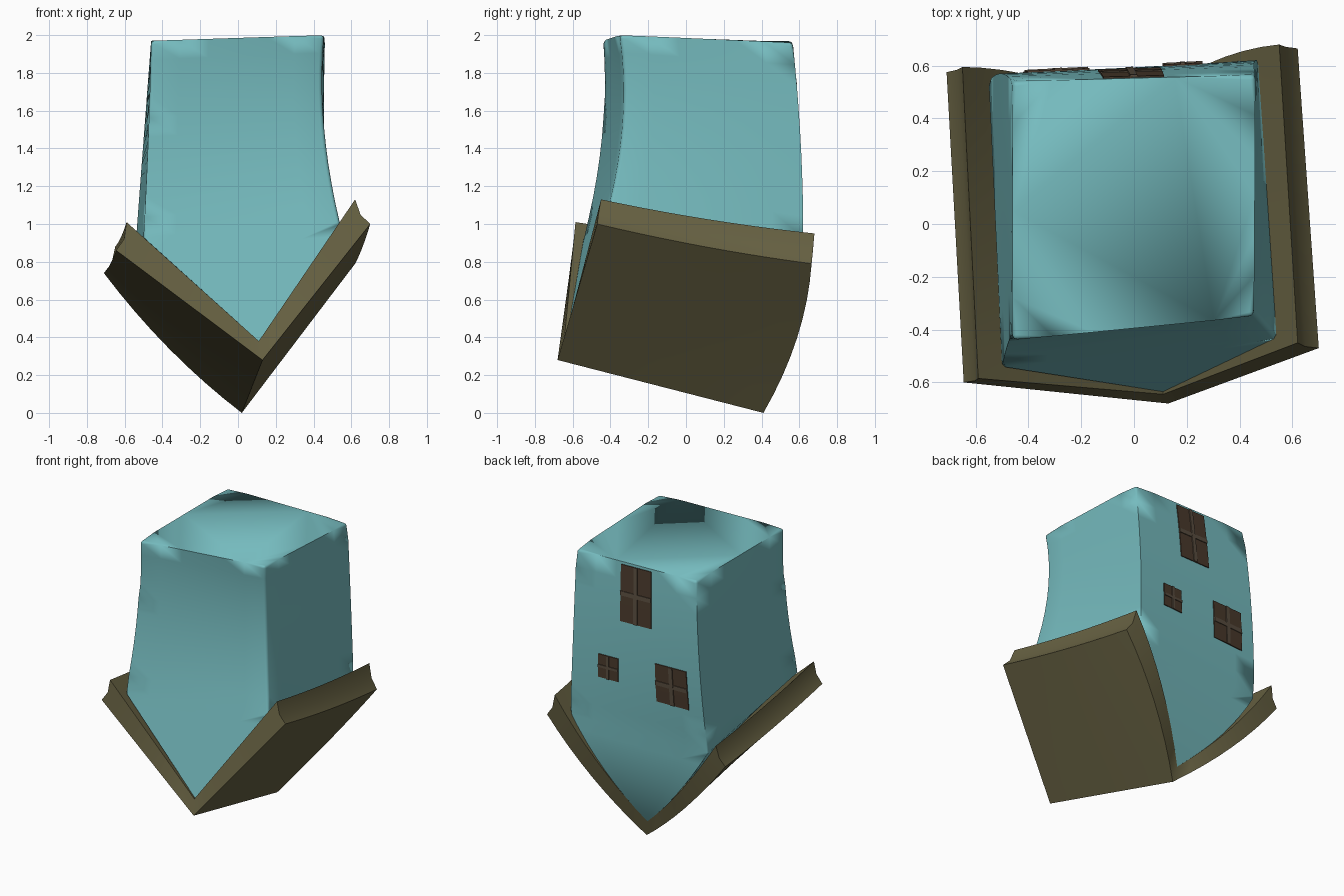
import bpy, bmesh, math
from mathutils import Vector as V

if "Cube" in bpy.data.objects:
    bpy.data.objects.remove(bpy.data.objects["Cube"])


def material(name, rgb):
    m = bpy.data.materials.new(name)
    m.diffuse_color = (*rgb, 1)
    m.use_nodes = True
    m.node_tree.nodes["Principled BSDF"].inputs["Base Color"].default_value = m.diffuse_color
    return m


def finish(name, bm, mat, angle=40):
    bmesh.ops.recalc_face_normals(bm, faces=bm.faces)
    me = bpy.data.meshes.new(name)
    bm.to_mesh(me)
    bm.free()
    ob = bpy.data.objects.new(name, me)
    bpy.context.collection.objects.link(ob)
    me.materials.append(mat)
    bpy.ops.object.select_all(action='DESELECT')
    ob.select_set(True)
    bpy.context.view_layer.objects.active = ob
    bpy.ops.object.shade_smooth_by_angle(angle=math.radians(angle))
    return ob


def quad(a, b, c, t):
    """Curve through a, b (halfway) and c."""
    return a * (2 * (t - .5) * (t - 1)) + b * (4 * t * (1 - t)) + c * (2 * t * (t - .5))


def bowed(a, c, bow, t):
    return a.lerp(c, t) + bow * (4 * t * (1 - t))


teal = material("teal_wall", (.18, .5, .52))
olive = material("olive_roof", (.135, .12, .055))
brown = material("brown_pane", (.068, .042, .025))
light_brown = material("brown_bar", (.1, .075, .05))

# Wall corners, each from the top, through the middle, to the eave
FL = V((-.46, -.44, 1.97)), V((-.475, -.445, 1.46)), V((-.50, -.54, .93))
FR = V((.455, -.35, 2.0)), V((.455, -.335, 1.52)), V((.54, -.43, 1.01))
BR = V((.46, .565, 1.96)), V((.455, .61, 1.38)), V((.47, .62, .815))
BL = V((-.46, .54, 1.97)), V((-.505, .57, 1.38)), V((-.55, .54, .78))
RIDGE_F, RIDGE_B = V((.11, -.635, .38)), V((0, .43, .11))
BOW_L, BOW_R = V((-.02, .04, -.03)), V((0, .05, 0))
NONE = V((0, 0, 0))

# Upside-down house body: rings of four corners, closing on the ridge
bm = bmesh.new()
K, UP, LOW = 6, 10, 8
rings = []
for i in range(UP + LOW + 1):
    if i <= UP:
        corners = [quad(*c, i / UP) for c in (FL, FR, BR, BL)]
    else:
        s = (i - UP) / LOW
        corners = [bowed(FL[2], RIDGE_F, NONE, s), bowed(FR[2], RIDGE_F, NONE, s),
                   bowed(BR[2], RIDGE_B, BOW_R, s), bowed(BL[2], RIDGE_B, BOW_L, s)]
    rings.append([bm.verts.new(corners[j].lerp(corners[(j + 1) % 4], k / K))
                  for j in range(4) for k in range(K)])
for a, b in zip(rings, rings[1:]):
    for k in range(4 * K):
        n = (k + 1) % (4 * K)
        bm.faces.new((a[k], a[n], b[n], b[k]))
bm.faces.new(rings[0])
soft = {v for r in rings[:UP + 1] for v in r}
top = set(rings[0])
posts = {r[j * K] for r in rings[:UP + 1] for j in range(4)}
edges = [e for e in bm.edges
         if set(e.verts) <= top or set(e.verts) <= posts]
bmesh.ops.bevel(bm, geom=edges, offset=.018, segments=3, profile=.5, affect='EDGES')
bmesh.ops.remove_doubles(bm, verts=bm.verts, dist=1e-5)
finish("house_body", bm, teal)

# Folded roof slab under the body: left tip, ridge, right tip; front and back
INNER = ((V((-.59, -.585, 1.01)), V((.11, -.645, .38)), V((.62, -.45, 1.13))),
         (V((-.65, .595, .88)), RIDGE_B, V((.55, .68, .95))))
OUTER = ((V((-.645, -.60, .86)), V((.13, -.68, .28)), V((.70, -.47, 1.0))),
         (V((-.71, .575, .74)), V((.02, .41, 0)), V((.62, .665, .79))))
S, D = 8, 10


def chevron(pts, back):
    l, m, r = pts
    left = [bowed(l, m, BOW_L * back, k / S) for k in range(S)]
    return left + [bowed(m, r, BOW_R * back, k / S) for k in range(S + 1)]


bm = bmesh.new()
fi, bi = chevron(INNER[0], 0), chevron(INNER[1], 1)
fo, bo = chevron(OUTER[0], 0), chevron(OUTER[1], 1)
rings = []
M = 2 * S + 1
for d in range(D + 1):
    w = d / D
    sag = [V((0, 0, -.06 * w * (1 - w) * abs(k - S) / S)) for k in range(M)]
    a = [p.lerp(q, w) + s for p, q, s in zip(fi, bi, sag)]
    b = [p.lerp(q, w) + s for p, q, s in zip(fo, bo, sag)]
    notch_r = (a[-1] + b[-1]) / 2 + (a[-2] - a[-1]).normalized() * .02
    notch_l = (a[0] + b[0]) / 2 + (a[1] - a[0]).normalized() * .02
    rings.append([bm.verts.new(p) for p in a + [notch_r] + b[::-1] + [notch_l]])
T = 2 * M + 2
for a, b in zip(rings, rings[1:]):
    for k in range(T):
        n = (k + 1) % T
        bm.faces.new((a[k], a[n], b[n], b[k]))
for r in (rings[0], rings[-1]):
    a, b = r[:M], r[M + 1:2 * M + 1][::-1]
    for k in range(M - 1):
        f = [a[k], a[k + 1], b[k + 1], b[k]]
        if k == 0:
            f.append(r[-1])
        if k == M - 2:
            f.insert(2, r[M])
        bm.faces.new(f)
finish("roof", bm, olive)


# Door and windows following the curved back wall
def wall(u, t, off):
    def p(u, t):
        return quad(*BL, t).lerp(quad(*BR, t), u)
    n = (p(u, t + .01) - p(u, t - .01)).cross(p(u + .01, t) - p(u - .01, t)).normalized()
    if n.y < 0:
        n = -n
    return p(u, t) + n * off


def plate(bm, u0, u1, t0, t1, depth):
    N = 4
    g = [[[bm.verts.new(wall(u0 + (u1 - u0) * i, t0 + (t1 - t0) * j / N, o))
           for i in (0, 1)] for j in range(N + 1)] for o in (-.01, depth)]
    for j in range(N):
        for o in (0, 1):
            bm.faces.new((g[o][j][0], g[o][j][1], g[o][j + 1][1], g[o][j + 1][0]))
        for i in (0, 1):
            bm.faces.new((g[0][j][i], g[1][j][i], g[1][j + 1][i], g[0][j + 1][i]))
    for j in (0, N):
        bm.faces.new((g[0][j][0], g[0][j][1], g[1][j][1], g[1][j][0]))


def window(name, u, t, w, h):
    bm = bmesh.new()
    plate(bm, u - w / 2, u + w / 2, t - h / 2, t + h / 2, .006)
    finish(name + "_panes", bm, brown, 30)
    bm = bmesh.new()
    b = w * .06
    plate(bm, u - b, u + b, t - h / 2, t + h / 2, .012)
    plate(bm, u - w / 2, u + w / 2, t - b * .85, t + b * .85, .011)
    finish(name + "_bars", bm, light_brown, 30)


window("upper_window", .5, .18, .25, .33)
window("large_window", .23, .655, .245, .225)
window("small_window", .72, .645, .155, .14)
